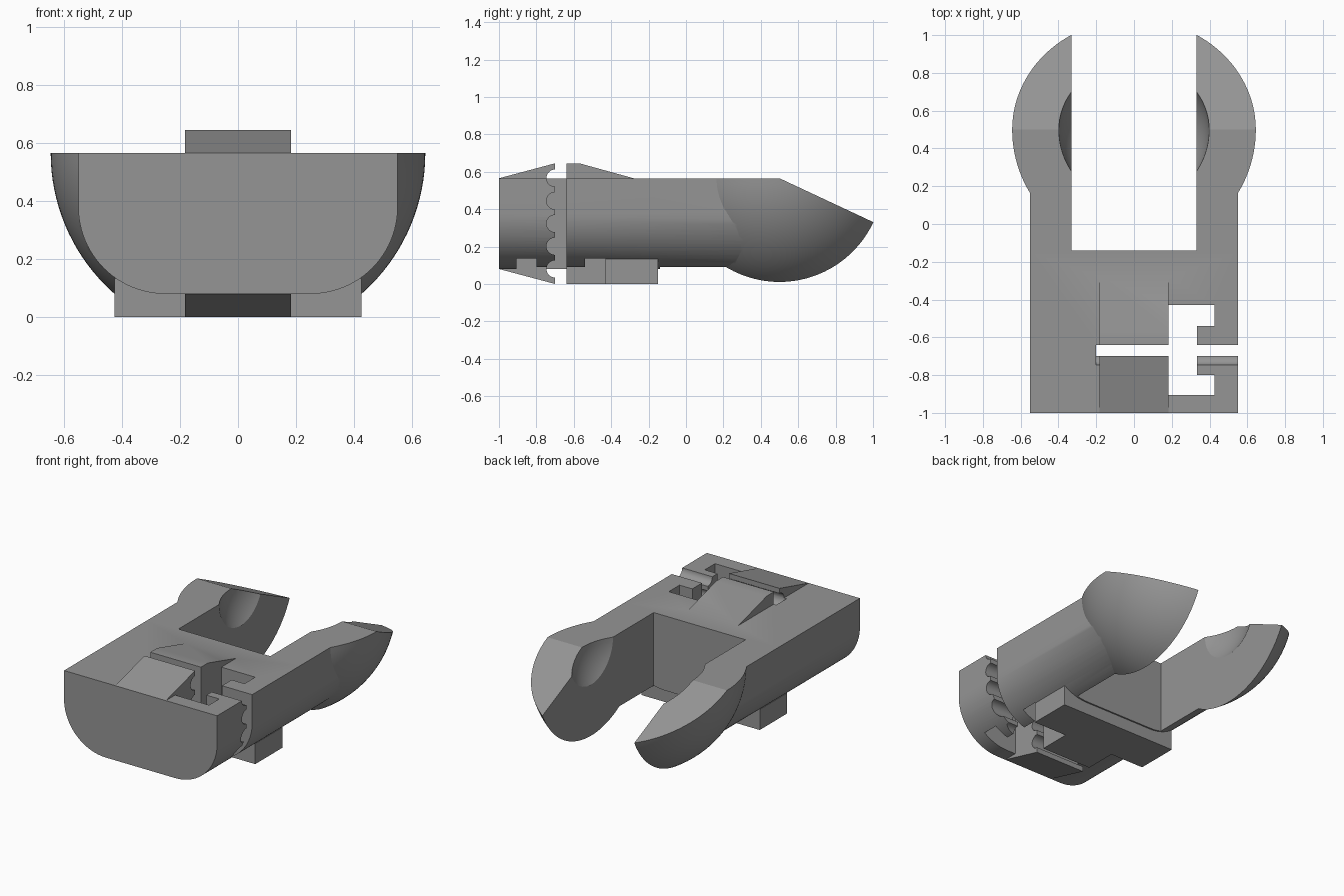
import bpy, bmesh, math
from mathutils import Matrix, Vector

if "Cube" in bpy.data.objects:
    bpy.data.objects.remove(bpy.data.objects["Cube"])

TOP = 0.565          # flat upper deck height
grey = bpy.data.materials.new("plain grey")
grey.diffuse_color = (0.3, 0.3, 0.3, 1)
grey.use_nodes = True
grey.node_tree.nodes["Principled BSDF"].inputs["Base Color"].default_value = grey.diffuse_color


def make_object(name, bm):
    bmesh.ops.recalc_face_normals(bm, faces=bm.faces)
    mesh = bpy.data.meshes.new(name)
    bm.to_mesh(mesh)
    bm.free()
    obj = bpy.data.objects.new(name, mesh)
    bpy.context.collection.objects.link(obj)
    mesh.materials.append(grey)
    return obj


def prism(name, points, axis, lo, hi):
    """Extrude a profile along x (y,z points), y (x,z points) or z (x,y points)."""
    bm = bmesh.new()
    i = "xyz".index(axis)

    def co(p, d):
        c = list(p)
        c.insert(i, d)
        return c
    face = bm.faces.new([bm.verts.new(co(p, lo)) for p in points])
    ext = bmesh.ops.extrude_face_region(bm, geom=[face])
    move = Vector(co((0, 0), hi - lo))
    bmesh.ops.translate(bm, vec=move,
                        verts=[v for v in ext["geom"] if isinstance(v, bmesh.types.BMVert)])
    return make_object(name, bm)


def box(name, x0, x1, y0, y1, z0, z1):
    return prism(name, [(x0, y0), (x1, y0), (x1, y1), (x0, y1)], "z", z0, z1)


def ball(name, radius, segs):
    bm = bmesh.new()
    bmesh.ops.create_uvsphere(bm, u_segments=segs, v_segments=segs // 2, radius=radius,
                              matrix=Matrix.Translation((0, 0.5, TOP)))
    return make_object(name, bm)


def combine(target, other, op):
    mod = target.modifiers.new("combine", "BOOLEAN")
    mod.operation, mod.solver, mod.object = op, "EXACT", other
    bpy.context.view_layer.objects.active = target
    bpy.ops.object.modifier_apply(modifier=mod.name)
    bpy.data.objects.remove(other)


# Body: flat deck with large rounded lower edges
arc = [(0.25 + 0.3 * math.cos(a), 0.38 - 0.3 * math.sin(a))
       for a in [math.pi / 2 * k / 24 for k in range(25)]]
half = [(0.55, TOP)] + arc
body = prism("clip_body", half + [(-x, z) for x, z in reversed(half)], "y", -1, 0.5)

# Rounded prong bulb
combine(body, ball("prong_bulb", 0.645, 128), "UNION")

# Raised ramps either side of the slit
combine(body, prism("front_ramp", [(-1, TOP), (-0.7, 0.645), (-0.7, 0), (-1, 0.08)],
                    "x", -0.182, 0.182), "UNION")
combine(body, prism("rear_ramp", [(-0.64, 0.645), (-0.57, 0.645), (-0.28, TOP),
                                  (-0.28, 0.4), (-0.64, 0.4)], "x", -0.182, 0.182), "UNION")

# T-shaped foot underneath
combine(body, prism("t_foot", [(-0.182, -0.64), (0.182, -0.64), (0.182, -0.43), (0.425, -0.43),
                               (0.425, -0.15), (-0.425, -0.15), (-0.425, -0.43),
                               (-0.182, -0.43)], "z", 0, 0.133), "UNION")

# Trim the bulb: flat deck, then sloping tip
combine(body, prism("tip_cut", [(-0.15, TOP), (0.5, TOP), (1.3, 0.191), (1.3, 1.5), (-0.15, 1.5)],
                    "x", -1, 1), "DIFFERENCE")

# Slot between the prongs and the shallow sockets on their inner walls
combine(body, box("prong_slot", -0.33, 0.33, -0.14, 1.5, -0.5, 1), "DIFFERENCE")
combine(body, ball("socket_cut", 0.398, 96), "DIFFERENCE")

# Hooked cavity and cross slit
combine(body, prism("hook_cavity", [(0.182, -0.905), (0.425, -0.905), (0.425, -0.8),
                                    (0.333, -0.8), (0.333, -0.54), (0.425, -0.54),
                                    (0.425, -0.43), (0.182, -0.43)], "z", -0.5, 1), "DIFFERENCE")
combine(body, box("cross_slit", -0.2, 1, -0.7, -0.64, -0.5, 1), "DIFFERENCE")

# Row of round grooves on the slit's front wall
for k in range(5):
    z = 0.08 + k * 0.1215
    ring = [(-0.7 + 0.046 * math.cos(math.tau * j / 32), z + 0.046 * math.sin(math.tau * j / 32))
            for j in range(32)]
    combine(body, prism("groove_cut", ring, "x", -0.2, 1), "DIFFERENCE")

bpy.ops.object.select_all(action="DESELECT")
body.select_set(True)
bpy.context.view_layer.objects.active = body
bpy.ops.object.shade_smooth_by_angle(angle=math.radians(25))
